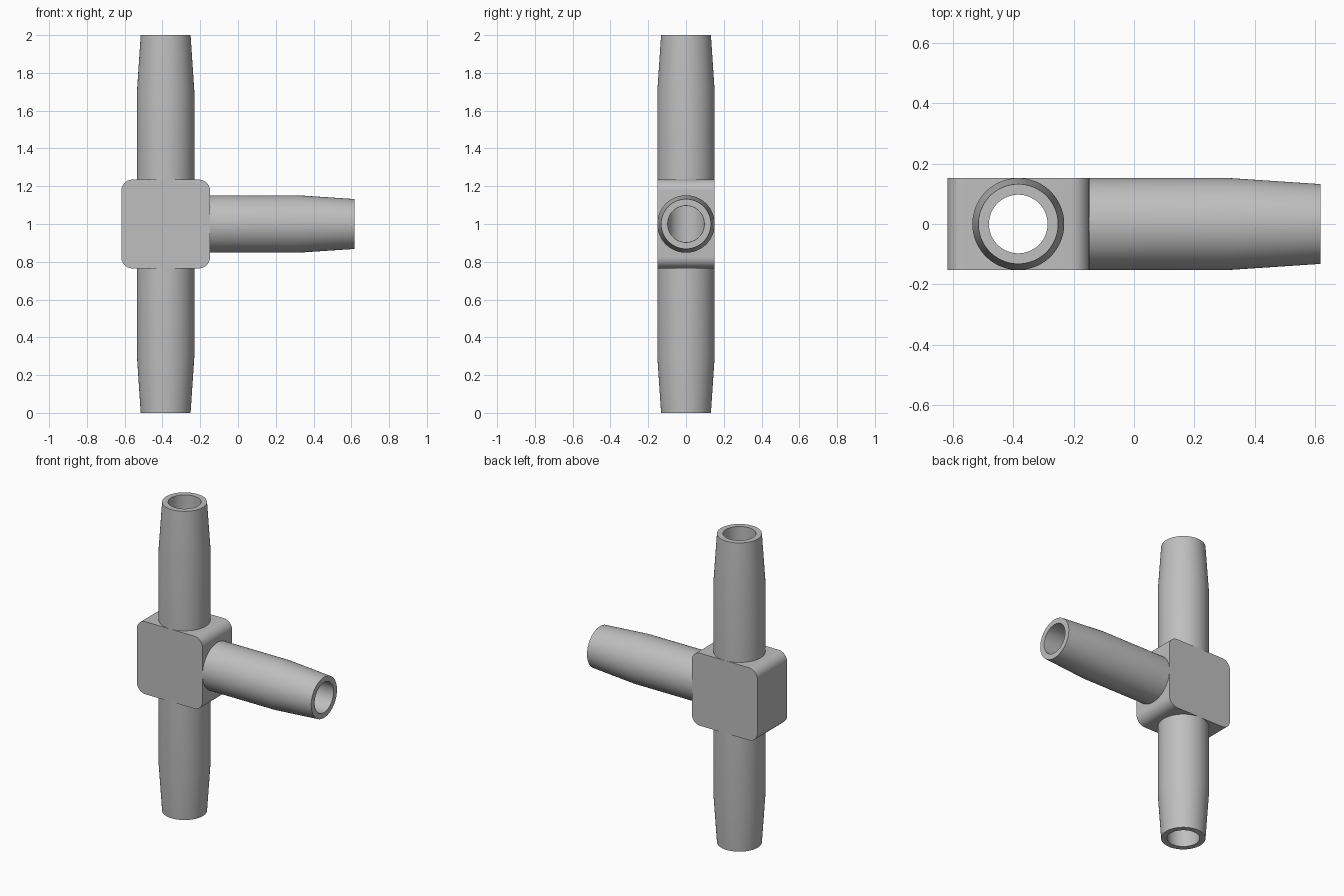
import bpy, bmesh
from math import pi, radians
from mathutils import Matrix, Vector

cube = bpy.data.objects.get("Cube")
if cube:
    bpy.data.objects.remove(cube)

AXIS_X, MID_Z = -0.383, 1.0
HALF, DEPTH, CORNER = 0.235, 0.152, 0.06
OUTER, TIP, BORE = 0.152, 0.132, 0.097
SEGMENTS = 96
CENTRE = Vector((AXIS_X, 0, MID_Z))

grey = bpy.data.materials.new("plastic grey")
grey.use_nodes = True
colour = (0.52, 0.52, 0.52, 1)
grey.diffuse_color = colour
grey.node_tree.nodes["Principled BSDF"].inputs["Base Color"].default_value = colour


def make_object(name, bm):
    bmesh.ops.recalc_face_normals(bm, faces=bm.faces)
    mesh = bpy.data.meshes.new(name)
    bm.to_mesh(mesh)
    bm.free()
    mesh.materials.append(grey)
    obj = bpy.data.objects.new(name, mesh)
    bpy.context.collection.objects.link(obj)
    return obj


def smooth(obj):
    bpy.ops.object.select_all(action='DESELECT')
    obj.select_set(True)
    bpy.context.view_layer.objects.active = obj
    bpy.ops.object.shade_smooth_by_angle(angle=radians(25))


# Hollow tapered arm, spun around z and then turned outwards
def make_arm(name, length, turn):
    profile = [(BORE, HALF), (BORE, length), (TIP, length),
               (OUTER, length - 0.3), (OUTER, HALF)]
    bm = bmesh.new()
    verts = [bm.verts.new((r, 0, z)) for r, z in profile]
    edges = [bm.edges.new(pair) for pair in zip(verts, verts[1:])]
    bmesh.ops.spin(bm, geom=verts + edges, axis=(0, 0, 1), cent=(0, 0, 0),
                   angle=2 * pi, steps=SEGMENTS, use_merge=True)
    bmesh.ops.remove_doubles(bm, verts=bm.verts, dist=0.0001)
    bm.transform(Matrix.Translation(CENTRE) @ Matrix.Rotation(turn, 4, 'Y'))
    obj = make_object(name, bm)
    # the solid wall must face outwards
    smooth(obj)


make_arm("upper_arm", 1.0, 0)
make_arm("lower_arm", 1.0, pi)
make_arm("side_arm", 1.0, pi / 2)

# Central block with rounded edges running front to back
bm = bmesh.new()
bmesh.ops.create_cube(bm, size=2, matrix=Matrix.Translation(CENTRE)
                      @ Matrix.Diagonal((HALF, DEPTH, HALF, 1)))
long_edges = [e for e in bm.edges
              if abs(e.verts[0].co.y - e.verts[1].co.y) > DEPTH]
bmesh.ops.bevel(bm, geom=long_edges, offset=CORNER, segments=10,
                profile=0.5, affect='EDGES')
block = make_object("centre_block", bm)


# Bores: one straight through, one meeting it from the side
def cut_bore(name, start, end, radius, turn):
    bm = bmesh.new()
    bmesh.ops.create_cone(bm, cap_ends=True, segments=SEGMENTS, radius1=radius,
                          radius2=radius, depth=end - start,
                          matrix=Matrix.Translation(CENTRE)
                          @ Matrix.Rotation(turn, 4, 'Y')
                          @ Matrix.Translation((0, 0, (start + end) / 2)))
    cutter = make_object(name, bm)
    cutter.hide_render = True
    mod = block.modifiers.new(name, 'BOOLEAN')
    mod.operation = 'DIFFERENCE'
    mod.solver = 'EXACT'
    mod.object = cutter
    bpy.ops.object.select_all(action='DESELECT')
    bpy.context.view_layer.objects.active = block
    block.select_set(True)
    bpy.ops.object.modifier_apply(modifier=name)
    bpy.data.objects.remove(cutter)


cut_bore("through_bore", -0.4, 0.4, BORE, 0)
cut_bore("side_bore", 0.0, 0.4, BORE - 0.001, pi / 2)
smooth(block)
